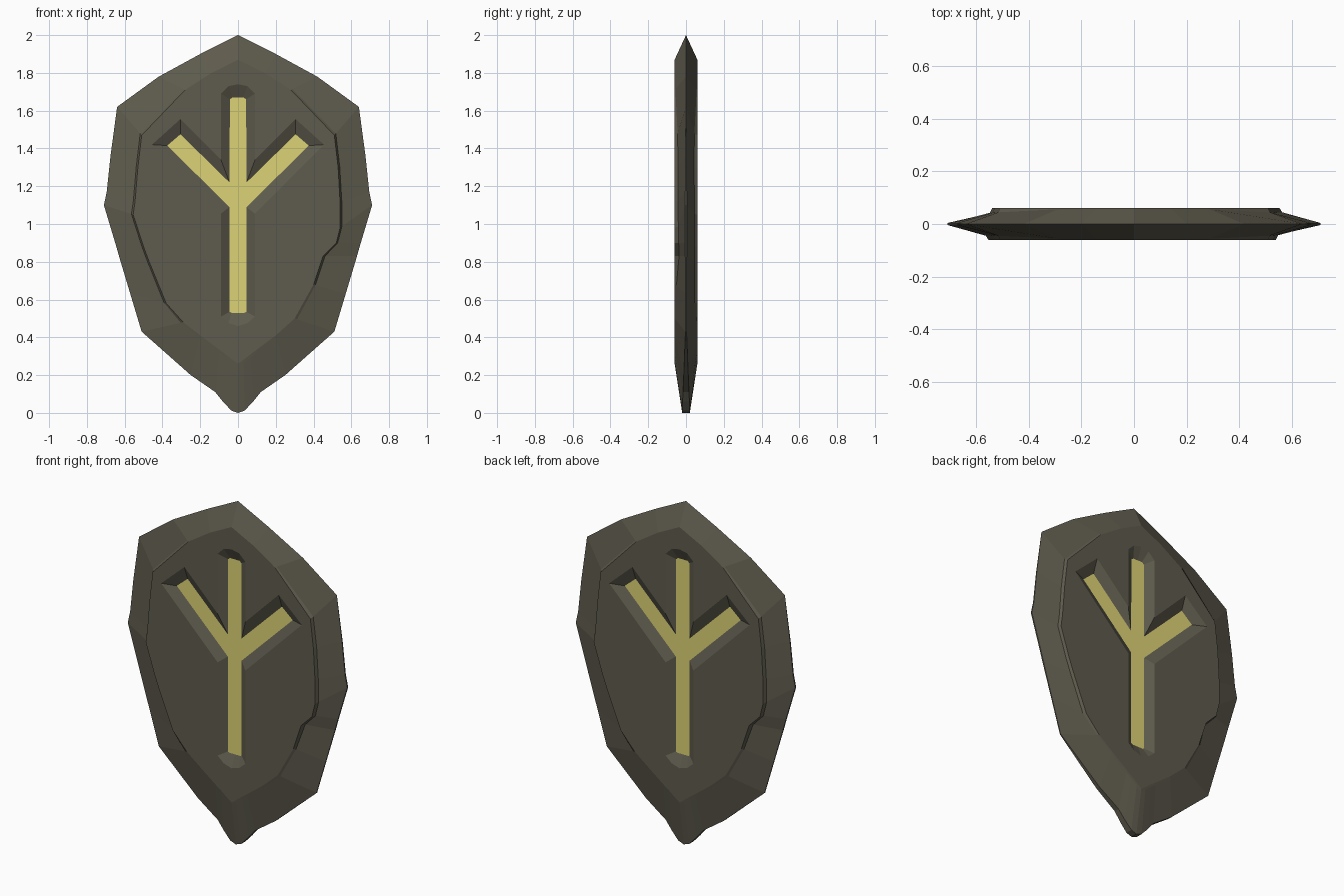
import bpy, bmesh, math
from mathutils import Matrix, Vector

if "Cube" in bpy.data.objects:
    bpy.data.objects.remove(bpy.data.objects["Cube"])

FACE_Y, FLOOR_Y = 0.06, 0.03


def material(name, rgb):
    m = bpy.data.materials.new(name)
    m.diffuse_color = (*rgb, 1)
    m.use_nodes = True
    m.node_tree.nodes["Principled BSDF"].inputs["Base Color"].default_value = m.diffuse_color
    return m


stone = material("dark stone", (0.112, 0.104, 0.074))
yellow = material("pale yellow inlay", (0.72, 0.65, 0.18))


def mirrored(half):
    """Closed loop from a right half that starts and ends on x = 0."""
    return half + [(-p[0], *p[1:]) for p in half[-2:0:-1]]


# Outer rim, top to bottom tip: x, z, half thickness
rim = mirrored([(0, 2, 0), (.20, 1.90, 0), (.42, 1.78, 0), (.64, 1.62, 0), (.675, 1.36, .003),
                (.695, 1.17, .004), (.71, 1.10, .004), (.65, .90, .004), (.63, .83, .004),
                (.57, .63, .003), (.51, .43, .003), (.25, .20, .012), (.12, .11, .016),
                (.08, .06, .018), (.035, .012, .02), (0, 0, .02)])
# Raised flat face: x, z, height of the chipped step round it
flat_right = [(0, 1.87, 0), (.14, 1.80, 0), (.28, 1.71, 0), (.51, 1.47, .012), (.53, 1.30, .014),
              (.54, 1.12, .014), (.54, .98, .016), (.52, .90, .018), (.45, .83, .02),
              (.40, .68, .006), (.30, .50, 0), (.20, .41, 0), (.10, .335, 0),
              (.065, .31, 0), (.03, .282, 0), (0, .26, 0)]
flat_left = [(-x, z, s) for x, z, s in flat_right[1:-1]]
for i, p in {5: (-.545, 1.12, .012), 6: (-.555, 1.05, .012), 7: (-.50, .88, .012),
             8: (-.47, .80, .012), 9: (-.38, .58, .012), 10: (-.29, .48, 0)}.items():
    flat_left[i - 1] = p
flat = flat_right + flat_left[::-1]

# Rune groove: opening at the face and narrower floor, same point order
opening = mirrored([(0, 1.74), (.05, 1.73), (.09, 1.69), (.09, 1.34), (.305, 1.555),
                    (.455, 1.42), (.09, 1.055), (.09, .51), (.05, .475), (0, .46)])
floor = mirrored([(0, 1.67), (.03, 1.67), (.043, 1.66), (.045, 1.22), (.305, 1.475),
                  (.375, 1.415), (.045, 1.09), (.045, .535), (.035, .53), (0, .53)])

bm = bmesh.new()


def ring(points):
    return [bm.verts.new(p) for p in points]


def bridge(a, b):
    n = len(a)
    for i in range(n):
        j = (i + 1) % n
        bm.faces.new((a[i], a[j], b[j], b[i]))


def loop_edges(r):
    return [bm.edges.get((r[i], r[i - 1])) for i in range(len(r))]


# Front half: rim, sloping border, small step, flat face
mid_ring = ring([(x, 0, z) for x, z, t in rim])
rim_ring = ring([(x, -t, z) for x, z, t in rim])
ledge = []
for (rx, rz, t), (fx, fz, s) in zip(rim, flat):
    f, r = Vector((fx, -FACE_Y, fz)), Vector((rx, -t, rz))
    p = f.lerp(r, 0.06)
    p.y += s
    ledge.append(p)
ledge_ring = ring(ledge)
flat_ring = ring([(x, -FACE_Y, z) for x, z, s in flat])
bridge(mid_ring, rim_ring)
bridge(rim_ring, ledge_ring)
bridge(ledge_ring, flat_ring)

# Groove walls and coloured floor
open_ring = ring([(x, -FACE_Y, z) for x, z in opening])
floor_ring = ring([(x, -FLOOR_Y, z) for x, z in floor])
bridge(open_ring, floor_ring)
bm.faces.new(floor_ring).material_index = 1

# Flat face filled round the groove
bmesh.ops.triangle_fill(bm, use_beauty=True, edges=loop_edges(flat_ring) + loop_edges(open_ring))

# Back half: the front turned round
dup = bmesh.ops.duplicate(bm, geom=bm.verts[:] + bm.edges[:] + bm.faces[:])["geom"]
bmesh.ops.rotate(bm, cent=(0, 0, 0), matrix=Matrix.Rotation(math.pi, 3, 'Z'),
                 verts=[g for g in dup if isinstance(g, bmesh.types.BMVert)])
bmesh.ops.remove_doubles(bm, verts=bm.verts[:], dist=0.0005)
bmesh.ops.recalc_face_normals(bm, faces=bm.faces[:])

mesh = bpy.data.meshes.new("carved_stone_shield")
bm.to_mesh(mesh)
bm.free()
mesh.materials.append(stone)
mesh.materials.append(yellow)
obj = bpy.data.objects.new("carved_stone_shield", mesh)
bpy.context.collection.objects.link(obj)
